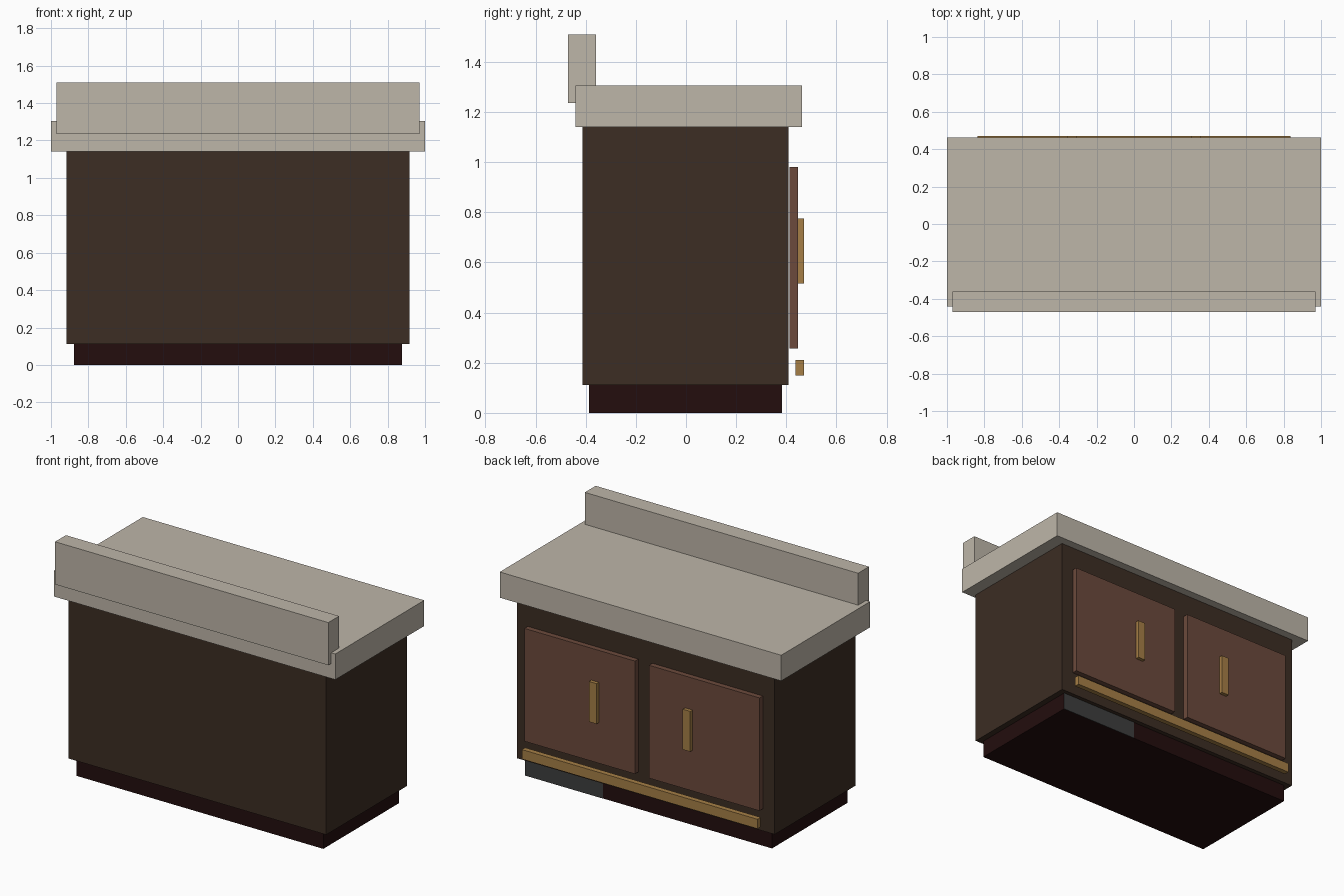
import bpy
import bmesh

if "Cube" in bpy.data.objects:
    bpy.data.objects.remove(bpy.data.objects["Cube"])


def material(name, rgb):
    """Flat colour given as 0-255 sRGB, stored as linear."""
    def lin(c):
        c /= 255
        return c / 12.92 if c <= 0.04045 else ((c + 0.055) / 1.055) ** 2.4
    m = bpy.data.materials.new(name)
    m.diffuse_color = (*[lin(c) for c in rgb], 1)
    m.use_nodes = True
    m.node_tree.nodes["Principled BSDF"].inputs["Base Color"].default_value = m.diffuse_color
    return m


stone = material("pale_stone", (190, 182, 169))
dark_wood = material("dark_wood", (60, 45, 35))
base_red = material("dark_base", (35, 13, 13))
door_wood = material("door_wood", (108, 74, 60))
brass = material("brass", (166, 127, 70))
grey = material("grey_panel", (61, 62, 62))


def box(name, x, y, z, mat):
    """Box from (min, max) ranges on each axis."""
    bm = bmesh.new()
    bmesh.ops.create_cube(bm, size=1)
    for v in bm.verts:
        v.co = [r[0] if c < 0 else r[1] for c, r in zip(v.co, (x, y, z))]
    mesh = bpy.data.meshes.new(name)
    bm.to_mesh(mesh)
    bm.free()
    mesh.materials.append(mat)
    obj = bpy.data.objects.new(name, mesh)
    bpy.context.collection.objects.link(obj)
    return obj


# Cabinet body on a recessed plinth
box("plinth", (-0.877, 0.877), (-0.387, 0.380), (0, 0.111), base_red)
box("plinth_panel", (0.322, 0.877), (0.379, 0.382), (0, 0.111), grey)
box("cabinet_body", (-0.916, 0.916), (-0.413, 0.408), (0.111, 1.14), dark_wood)

# Worktop and raised ledge
box("worktop", (-1, 1), (-0.441, 0.462), (1.14, 1.305), stone)
box("raised_ledge", (-0.971, 0.971), (-0.47, -0.360), (1.236, 1.51), stone)

# Pair of doors with upright handles
for side, s in (("left", -1), ("right", 1)):
    box(f"{side}_door", sorted((s * 0.05, s * 0.835)), (0.413, 0.447),
        (0.256, 0.981), door_wood)
    box(f"{side}_handle", sorted((s * 0.306, s * 0.359)), (0.446, 0.47),
        (0.517, 0.776), brass)

# Foot rail below the doors
box("foot_rail", (-0.837, 0.837), (0.437, 0.47), (0.15, 0.211), brass)
